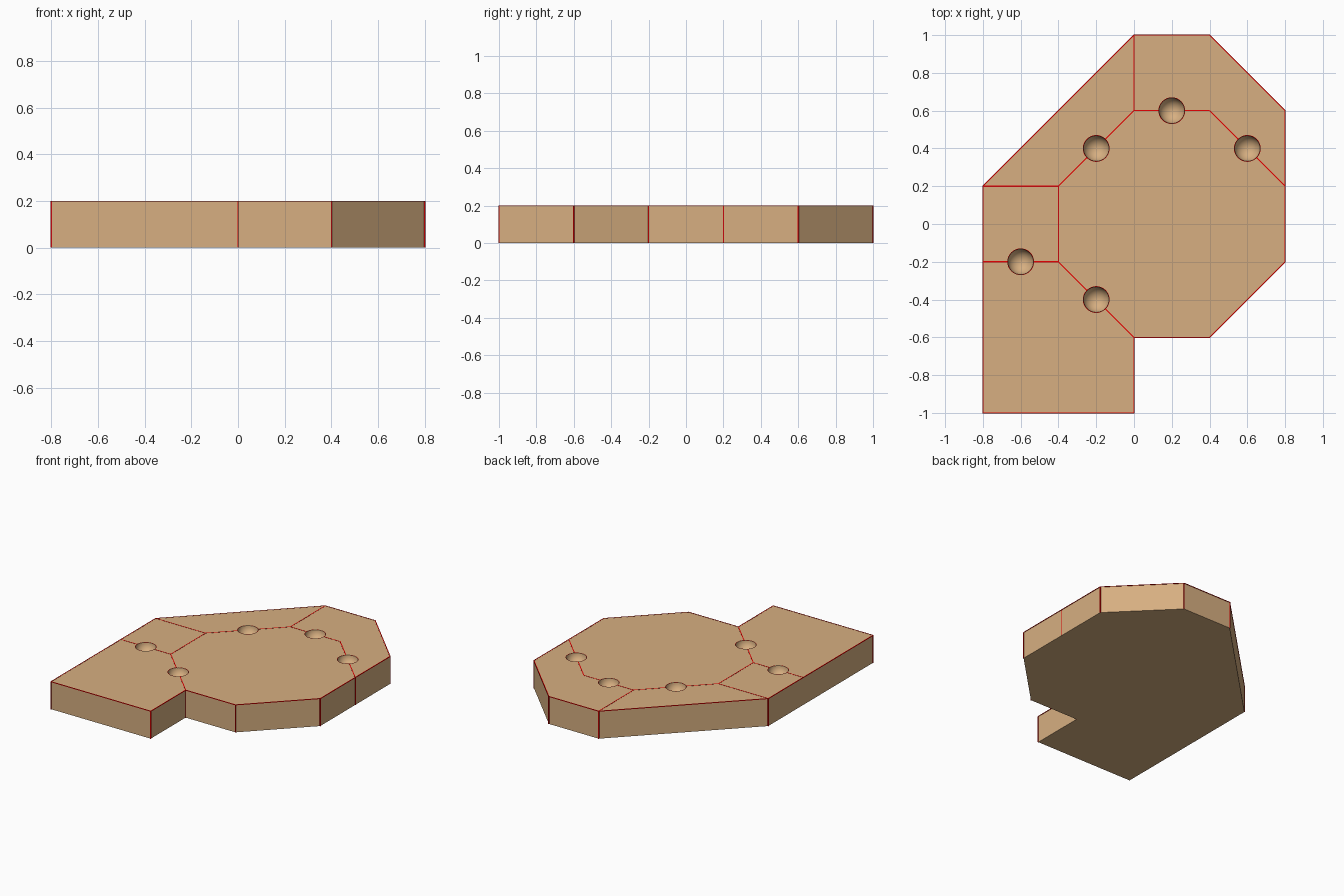
import bpy, bmesh, math
from mathutils import Vector, Matrix

if "Cube" in bpy.data.objects:
    bpy.data.objects.remove(bpy.data.objects["Cube"])

H, R, W = 0.2, 0.068, 0.003   # plate height, dimple radius, half line width


def material(name, rgb):
    m = bpy.data.materials.new(name)
    m.diffuse_color = (*rgb, 1)
    m.use_nodes = True
    m.node_tree.nodes["Principled BSDF"].inputs["Base Color"].default_value = m.diffuse_color
    return m


tan = material("tan_wood", (0.68, 0.43, 0.22))
red = material("red_line", (1.0, 0.0, 0.0))


def make_object(name, bm, mat):
    bmesh.ops.recalc_face_normals(bm, faces=bm.faces)
    me = bpy.data.meshes.new(name)
    bm.to_mesh(me)
    bm.free()
    me.materials.append(mat)
    ob = bpy.data.objects.new(name, me)
    bpy.context.collection.objects.link(ob)
    return ob


outline = [(-.8, -1), (0, -1), (0, -.6), (.4, -.6), (.8, -.2),
           (.8, .6), (.4, 1), (0, 1), (-.8, .2)]
# seams with a dimple at their middle, and plain seams
dimple_seams = [((-.4, .2), (0, .6)), ((0, .6), (.4, .6)), ((.4, .6), (.8, .2)),
                ((-.8, -.2), (-.4, -.2)), ((-.4, -.2), (0, -.6))]
plain_seams = [((-.8, .2), (-.4, .2)), ((-.4, .2), (-.4, -.2)), ((0, .6), (0, 1))]
centres = [(Vector(a) + Vector(b)) / 2 for a, b in dimple_seams]

# Plate: extruded outline
bm = bmesh.new()
base = bm.faces.new([bm.verts.new((x, y, 0)) for x, y in outline])
ext = bmesh.ops.extrude_face_region(bm, geom=[base], use_keep_orig=True)
bmesh.ops.translate(bm, vec=(0, 0, H),
                    verts=[v for v in ext["geom"] if isinstance(v, bmesh.types.BMVert)])
plate = make_object("plate", bm, tan)

# Dimple cutter: one sphere per dimple
bm = bmesh.new()
for c in centres:
    bmesh.ops.create_uvsphere(bm, u_segments=32, v_segments=16, radius=R,
                              matrix=Matrix.Translation((c.x, c.y, H + 0.001)))
for f in bm.faces:
    f.smooth = True
cutter = make_object("dimple_cutter", bm, tan)
cutter.hide_render = True
cutter.hide_set(True)
cut = plate.modifiers.new("dimples", "BOOLEAN")
cut.operation, cut.solver, cut.object = "DIFFERENCE", "EXACT", cutter

# Red lines: thin bars let into the surface
bm = bmesh.new()


def bar(a, b):
    a, b = Vector(a), Vector(b)
    d, mid = b - a, (a + b) / 2
    mat = (Matrix.Translation((mid.x, mid.y, H - 0.001))
           @ Matrix.Rotation(math.atan2(d.y, d.x), 4, "Z")
           @ Matrix.Diagonal((d.length, 2 * W, 0.004, 1)))
    bmesh.ops.create_cube(bm, size=1, matrix=mat)


for a, b in plain_seams + list(zip(outline, outline[1:] + outline[:1])):
    bar(a, b)
for (a, b), c in zip(dimple_seams, centres):
    step = (Vector(b) - Vector(a)).normalized() * R
    bar(a, c - step)
    bar(c + step, b)
# upright lines at corners and at the seam that meets the right side
for x, y in outline + [(.8, .2)]:
    bmesh.ops.create_cube(bm, size=1, matrix=Matrix.Translation((x, y, H / 2))
                          @ Matrix.Diagonal((2 * W, 2 * W, H, 1)))
# rims of the dimples
for c in centres:
    ring = []
    for i in range(32):
        t = math.tau * i / 32
        ring.append([bm.verts.new((c.x + r * math.cos(t), c.y + r * math.sin(t), H + 0.001))
                     for r in (R, R + W)])
    for p, q in zip(ring, ring[1:] + ring[:1]):
        bm.faces.new((p[0], p[1], q[1], q[0]))
make_object("red_seam_lines", bm, red)
